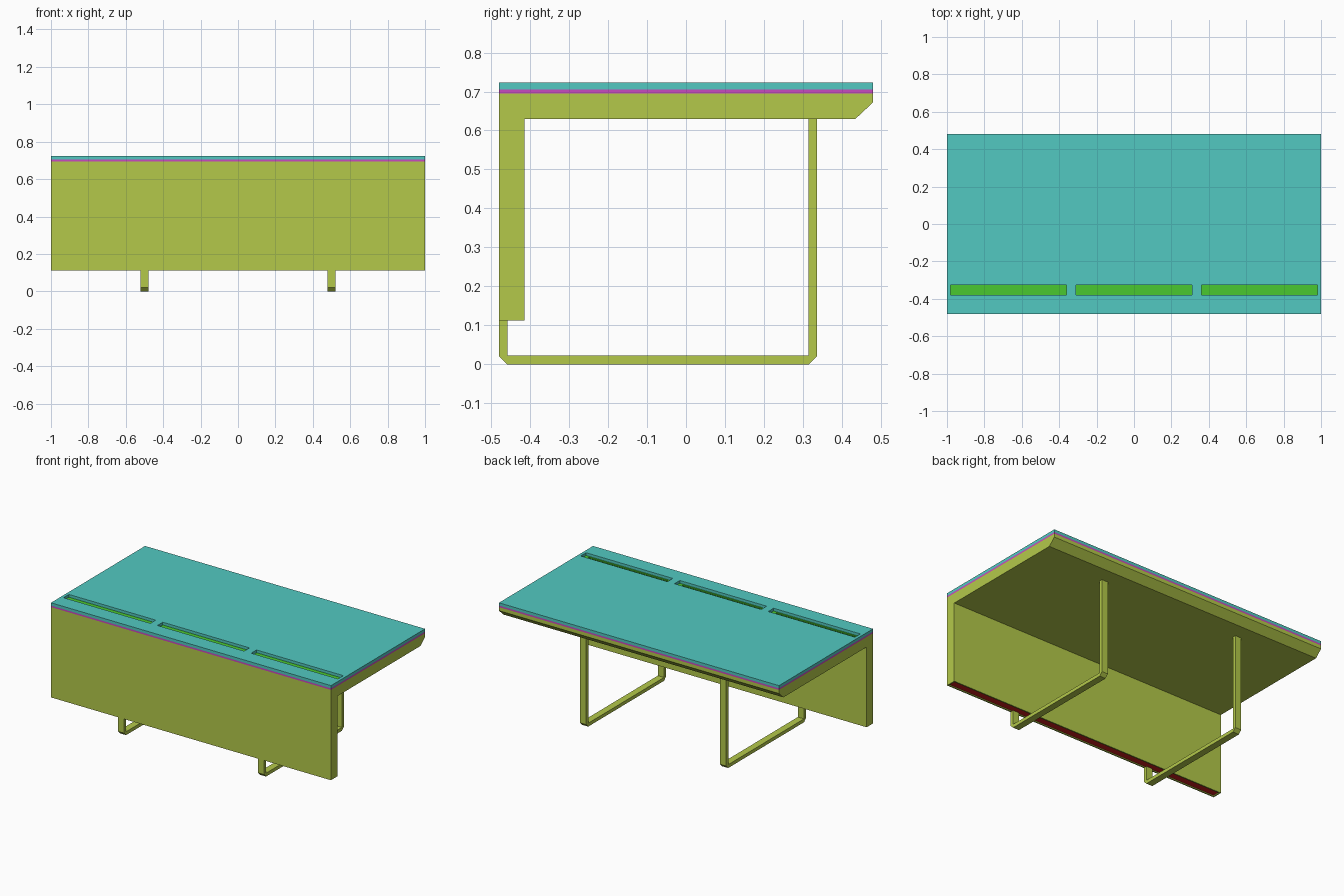
import bpy
import bmesh

if "Cube" in bpy.data.objects:
    bpy.data.objects.remove(bpy.data.objects["Cube"], do_unlink=True)


def make_material(name, rgb):
    """Flat colour given as 0-255 display values, stored as linear."""
    linear = [((c / 255 + 0.055) / 1.055) ** 2.4 for c in rgb]
    mat = bpy.data.materials.new(name)
    mat.use_nodes = True
    mat.diffuse_color = (*linear, 1)
    mat.node_tree.nodes["Principled BSDF"].inputs["Base Color"].default_value = (*linear, 1)
    return mat


OLIVE = make_material("olive green", (180, 201, 74))
TEAL = make_material("teal", (82, 201, 193))
MAGENTA = make_material("magenta", (201, 74, 192))
GREEN = make_material("bright green", (74, 201, 48))
RED = make_material("red", (201, 30, 30))


def finish(name, bm, *mats):
    mesh = bpy.data.meshes.new(name)
    bm.to_mesh(mesh)
    bm.free()
    for mat in mats:
        mesh.materials.append(mat)
    obj = bpy.data.objects.new(name, mesh)
    bpy.context.collection.objects.link(obj)
    return obj


def extrude(bm, faces, vec):
    """Turn flat faces into a closed solid."""
    new = bmesh.ops.extrude_face_region(bm, geom=faces, use_keep_orig=True)["geom"]
    verts = [v for v in new if isinstance(v, bmesh.types.BMVert)]
    bmesh.ops.translate(bm, verts=verts, vec=vec)
    bmesh.ops.recalc_face_normals(bm, faces=bm.faces[:])


def side_profile(points, x0, x1):
    """Solid with a side outline (y, z) running from x0 to x1."""
    bm = bmesh.new()
    face = bm.faces.new([bm.verts.new((x0, y, z)) for y, z in points])
    extrude(bm, [face], (x1 - x0, 0, 0))
    return bm


def slab(name, xs, ys, z0, z1, mat):
    """Flat slab; every second cell of the middle row is left open."""
    bm = bmesh.new()
    grid = [[bm.verts.new((x, y, z0)) for x in xs] for y in ys]
    faces = []
    for j in range(len(ys) - 1):
        for i in range(len(xs) - 1):
            if not (i % 2 and j % 2):
                faces.append(bm.faces.new((grid[j][i], grid[j][i + 1],
                                           grid[j + 1][i + 1], grid[j + 1][i])))
    extrude(bm, faces, (0, 0, z1 - z0))
    return finish(name, bm, mat)


# Counter body: front panel and worktop with bevelled rear underside
FRONT, BACK, PANEL_Z, BODY_TOP = -0.48, 0.48, 0.112, 0.695
bm = side_profile([(FRONT, PANEL_Z), (-0.415, PANEL_Z), (-0.415, 0.63), (0.435, 0.63),
                   (BACK, 0.672), (BACK, BODY_TOP), (FRONT, BODY_TOP)], -1, 1)

# Red strip sunk into the lower edge of the front panel
bm.normal_update()
edge = [f for f in bm.faces if f.normal.z < -0.9 and f.calc_center_median().z < 0.2]
bmesh.ops.inset_region(bm, faces=edge, thickness=0.012, depth=0)
edge[0].material_index = 1
sunk = bmesh.ops.extrude_face_region(bm, geom=edge)["geom"]
bmesh.ops.delete(bm, geom=edge, context="FACES_ONLY")
bmesh.ops.translate(bm, vec=(0, 0, 0.006),
                    verts=[v for v in sunk if isinstance(v, bmesh.types.BMVert)])
for f in bm.faces:
    c = f.calc_center_median()
    f.material_index = int(abs(c.z - PANEL_Z - 0.006) < 0.001)
bmesh.ops.recalc_face_normals(bm, faces=bm.faces[:])
finish("counter_body", bm, OLIVE, RED)

# Layered top with three slots
slots = [(-0.98, -0.36), (-0.31, 0.31), (0.36, 0.98)]
xs = [-1] + [x for s in slots for x in s] + [1]
ys = [FRONT, -0.38, -0.325, BACK]
slab("accent_layer", xs, ys, BODY_TOP, 0.705, MAGENTA)
slab("counter_top", xs, ys, 0.705, 0.723, TEAL)

# Sunken trays, each with a narrow groove
for n, (x0, x1) in enumerate(slots, 1):
    tray_ys = [-0.38, -0.373, -0.36, -0.325]
    slab(f"tray_{n}", [x0, x0 + 0.028, x1 - 0.028, x1], tray_ys, 0.697, 0.705, GREEN)
    slab(f"tray_floor_{n}", [x0, x1], [-0.38, -0.325], BODY_TOP, 0.697, GREEN)

# Leg frames: chamfered loops from panel edge to worktop
T, REAR, C = 0.022, 0.336, 0.021
outline = [(FRONT, 0.114), (FRONT, C), (FRONT + C, 0), (REAR - C, 0), (REAR, C),
           (REAR, 0.632), (REAR - T, 0.632), (REAR - T, T), (FRONT + T, T),
           (FRONT + T, 0.114)]
for name, x in (("right_leg_frame", -0.5), ("left_leg_frame", 0.5)):
    finish(name, side_profile(outline, x - 0.022, x + 0.022), OLIVE)
